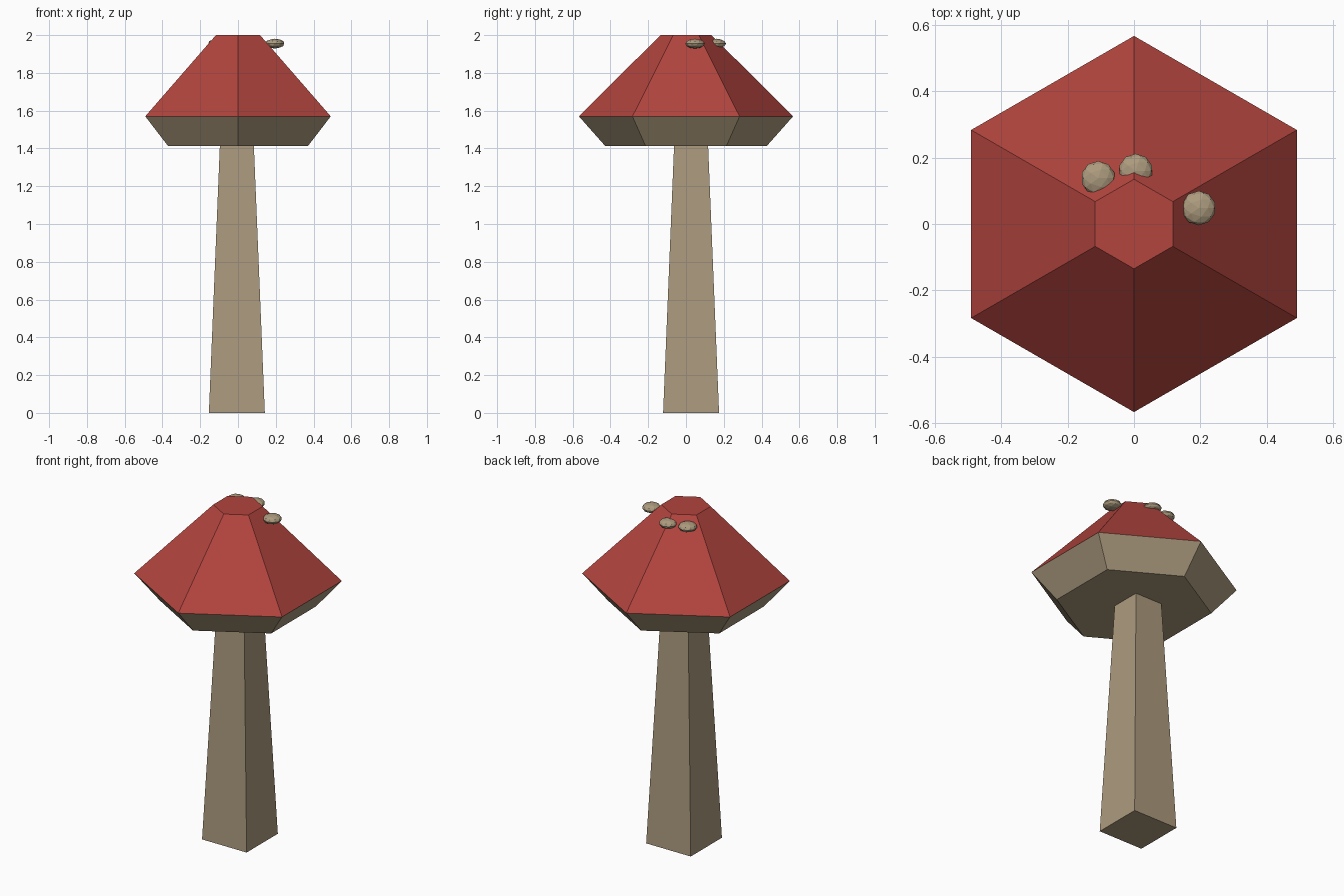
import bpy, bmesh, math
from mathutils import Matrix

if "Cube" in bpy.data.objects:
    bpy.data.objects.remove(bpy.data.objects["Cube"])


def material(name, rgb):
    m = bpy.data.materials.new(name)
    m.diffuse_color = (*rgb, 1.0)
    m.use_nodes = True
    m.node_tree.nodes["Principled BSDF"].inputs["Base Color"].default_value = m.diffuse_color
    return m


TAN = material("tan", (0.413, 0.328, 0.209))
RED = material("red", (0.445, 0.058, 0.048))


def make_object(name, bm, mats):
    bmesh.ops.recalc_face_normals(bm, faces=bm.faces)
    mesh = bpy.data.meshes.new(name)
    bm.to_mesh(mesh)
    bm.free()
    for m in mats:
        mesh.materials.append(m)
    obj = bpy.data.objects.new(name, mesh)
    bpy.context.collection.objects.link(obj)
    return obj


def stacked_rings(sides, start, profile, centre=(0, 0)):
    """Closed solid from (radius, height) rings with the given side count."""
    bm = bmesh.new()
    rings = []
    for r, z in profile:
        ring = []
        for i in range(sides):
            a = start + math.tau * i / sides
            ring.append(bm.verts.new((centre[0] + r * math.cos(a),
                                      centre[1] + r * math.sin(a), z)))
        rings.append(ring)
    for lo, hi in zip(rings, rings[1:]):
        for i in range(sides):
            j = (i + 1) % sides
            bm.faces.new((lo[i], lo[j], hi[j], hi[i]))
    bm.faces.new(rings[0][::-1])
    bm.faces.new(rings[-1])
    return bm


# Tapered square stem, slightly off centre
root2 = math.sqrt(2)
stem = stacked_rings(4, math.pi / 4,
                     [(0.148 * root2, 0), (0.089 * root2, 1.44)], (-0.006, 0.027))
make_object("stem", stem, [TAN])

# Hexagonal cap: red above the rim, tan below it
RIM = 1.57
cap = stacked_rings(6, math.pi / 2, [(0.427, 1.412), (0.567, RIM), (0.135, 2.0)])
for f in cap.faces:
    f.material_index = 1 if f.calc_center_median().z > RIM else 0
make_object("cap", cap, [TAN, RED])

# Flattened spots near the top of the cap
for n, (x, y) in enumerate([(0.195, 0.048), (0.005, 0.16), (-0.108, 0.138)], 1):
    bm = bmesh.new()
    bmesh.ops.create_icosphere(
        bm, subdivisions=2, radius=1,
        matrix=Matrix.Translation((x, y, 1.955)) @ Matrix.Diagonal((0.052, 0.052, 0.026, 1)))
    make_object(f"spot_{n}", bm, [TAN])
